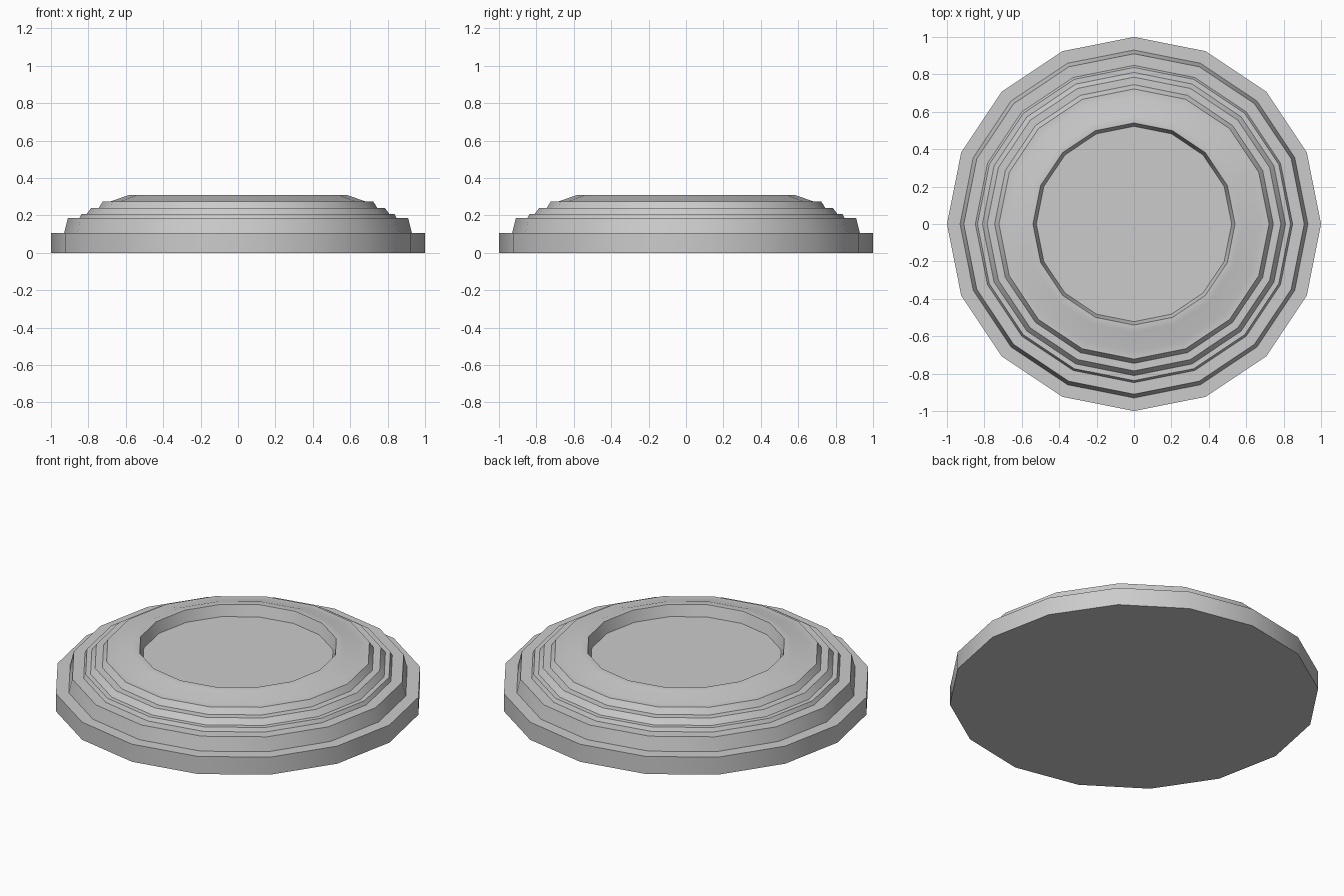
import bpy, bmesh, math

if "Cube" in bpy.data.objects:
    bpy.data.objects.remove(bpy.data.objects["Cube"])

SIDES = 16

# Stepped profile as (radius, height), from the bottom rim to the sunken floor
PROFILE = [(1.0, 0.0), (1.0, 0.105), (0.93, 0.105), (0.91, 0.185),
           (0.848, 0.185), (0.837, 0.207), (0.81, 0.207), (0.785, 0.24),
           (0.745, 0.24), (0.722, 0.275), (0.68, 0.275), (0.58, 0.31),
           (0.54, 0.31), (0.522, 0.245)]


def lathe(name, profile):
    bm = bmesh.new()
    rings = []
    for r, z in profile:
        rings.append([bm.verts.new((r * math.cos(i * math.tau / SIDES),
                                    r * math.sin(i * math.tau / SIDES), z))
                      for i in range(SIDES)])
    for low, high in zip(rings, rings[1:]):
        for i in range(SIDES):
            j = (i + 1) % SIDES
            bm.faces.new((low[i], low[j], high[j], high[i]))
    # Underside and recessed floor
    bm.faces.new(rings[0][::-1])
    bm.faces.new(rings[-1])
    mesh = bpy.data.meshes.new(name)
    bm.to_mesh(mesh)
    bm.free()
    obj = bpy.data.objects.new(name, mesh)
    bpy.context.collection.objects.link(obj)
    return obj


# Round stepped base
base = lathe("stepped_base", PROFILE)
bpy.context.view_layer.objects.active = base
base.select_set(True)
bpy.ops.object.shade_smooth_by_angle(angle=math.radians(30))
